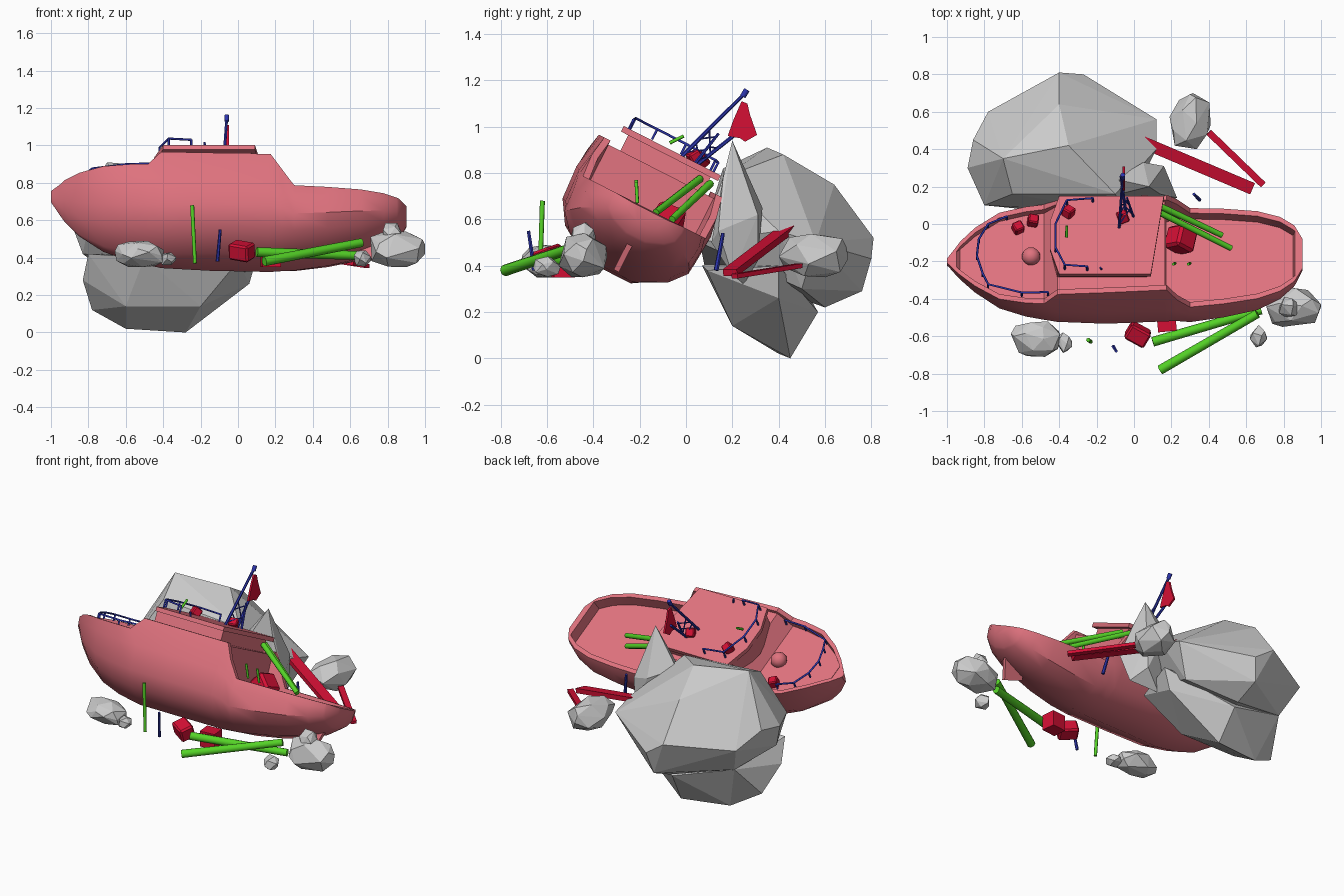
import bpy, bmesh, math, random
from mathutils import Vector, Matrix, Euler

if "Cube" in bpy.data.objects:
    bpy.data.objects.remove(bpy.data.objects["Cube"])

random.seed(4)
V = Vector


def mat(name, c):
    m = bpy.data.materials.new(name)
    m.diffuse_color = (*c, 1)
    m.use_nodes = True
    m.node_tree.nodes["Principled BSDF"].inputs["Base Color"].default_value = m.diffuse_color
    return m


PINK = mat("hull_pink", (0.74, 0.17, 0.21))
RED = mat("crate_red", (0.66, 0.005, 0.035))
GREEN = mat("timber_green", (0.09, 0.65, 0.02))
BLUE = mat("rail_blue", (0.025, 0.035, 0.42))

# The boat lies rolled over towards +y; B maps boat space to world
B = Matrix.Translation((0, -0.328, 0.369)) @ Matrix.Rotation(math.radians(-27), 4, 'X')


def on_boat(*p):
    return B @ V(p)


def finish(bm, name, material=None, matrix=None, smooth=None):
    bmesh.ops.recalc_face_normals(bm, faces=bm.faces)
    me = bpy.data.meshes.new(name)
    bm.to_mesh(me)
    bm.free()
    ob = bpy.data.objects.new(name, me)
    bpy.context.collection.objects.link(ob)
    if matrix:
        ob.matrix_world = matrix
    if material:
        me.materials.append(material)
    if smooth:
        bpy.ops.object.select_all(action='DESELECT')
        ob.select_set(True)
        bpy.context.view_layer.objects.active = ob
        bpy.ops.object.shade_smooth_by_angle(angle=math.radians(smooth))
    return ob


def box(name, loc, size, material, rot=(0, 0, 0), matrix=Matrix(), bevel=0):
    bm = bmesh.new()
    bmesh.ops.create_cube(bm, size=1, matrix=Matrix.Diagonal((*size, 1)))
    if bevel:
        bmesh.ops.bevel(bm, geom=bm.edges[:], offset=bevel, segments=1, affect='EDGES')
    return finish(bm, name, material, matrix @ Matrix.Translation(loc) @ Euler(rot).to_matrix().to_4x4())


def beam(name, a, b, w, h, material, sides=0):
    """Straight plank (sides=0) or round pole between two points."""
    a, b = V(a), V(b)
    m = Matrix.Translation((a + b) / 2) @ (b - a).to_track_quat('Z', 'Y').to_matrix().to_4x4()
    bm = bmesh.new()
    if sides:
        bmesh.ops.create_cone(bm, cap_ends=True, segments=sides, radius1=w, radius2=h, depth=(b - a).length)
    else:
        bmesh.ops.create_cube(bm, size=1, matrix=Matrix.Diagonal((w, h, (b - a).length, 1)))
    return finish(bm, name, material, m, 50 if sides else None)


def prism(name, outline, z0, z1, material, matrix):
    bm = bmesh.new()
    lo = [bm.verts.new((x, y, z0)) for x, y in outline]
    hi = [bm.verts.new((x, y, z1)) for x, y in outline]
    bm.faces.new(lo)
    bm.faces.new(hi)
    n = len(lo)
    for i in range(n):
        bm.faces.new((lo[i], lo[(i + 1) % n], hi[(i + 1) % n], hi[i]))
    return finish(bm, name, material, matrix)


def rail(name, pts, drop):
    """Railing through boat-space points, with a short post under each."""
    cu = bpy.data.curves.new(name, 'CURVE')
    cu.dimensions = '3D'
    cu.bevel_depth, cu.bevel_resolution, cu.use_fill_caps = 0.006, 1, True
    runs = [pts] + [[p, (p[0], p[1], p[2] - drop)] for p in pts]
    for run in runs:
        s = cu.splines.new('POLY')
        s.points.add(len(run) - 1)
        for q, p in zip(s.points, run):
            q.co = (*p, 1)
    ob = bpy.data.objects.new(name, cu)
    bpy.context.collection.objects.link(ob)
    ob.matrix_world = B
    cu.materials.append(BLUE)


def rock(name, pts):
    bm = bmesh.new()
    for p in pts:
        bm.verts.new(p)
    r = bmesh.ops.convex_hull(bm, input=bm.verts[:])
    junk = {g for g in r["geom_interior"] + r["geom_unused"] if isinstance(g, bmesh.types.BMVert)}
    bmesh.ops.delete(bm, geom=list(junk), context='VERTS')
    finish(bm, name)


def small_rock(name, lo, hi, n=20):
    c, h = (V(lo) + V(hi)) / 2, (V(hi) - V(lo)) / 2
    pts = []
    for i in range(n):
        z = 1 - 2 * (i + 0.5) / n
        a, r = i * 2.4 + random.uniform(-.4, .4), math.sqrt(1 - z * z)
        d = V((r * math.cos(a), r * math.sin(a), z)) * random.uniform(1.0, 1.2)
        pts.append(c + V([max(-1, min(1, q)) * k for q, k in zip(d, h)]))
    rock(name, pts)


# Hull: (x, half width, keel, sheer, gunwale, deck, bow sharpness)
stations = [(-1.0, .012, .34, .40, .40, .40, 1), (-.95, .075, .26, .41, .41, .41, 1),
            (-.93, .10, .23, .42, .42, .385, 1), (-.85, .175, .145, .43, .43, .385, .9),
            (-.72, .26, .065, .43, .43, .385, .7), (-.58, .29, .025, .43, .43, .385, .45),
            (-.48, .30, .01, .43, .43, .385, .3), (-.41, .305, 0, .43, .51, .49, .2),
            (-.15, .312, 0, .43, .51, .49, 0), (.165, .31, 0, .42, .51, .49, 0),
            (.175, .31, 0, .42, .51, .25, 0), (.23, .305, .005, .39, .42, .25, 0),
            (.30, .30, .01, .32, .32, .25, 0), (.48, .288, .04, .32, .32, .25, 0),
            (.66, .265, .085, .32, .32, .25, 0), (.78, .225, .135, .32, .32, .25, .1),
            (.85, .175, .18, .32, .32, .25, .2), (.86, .165, .19, .32, .32, .32, .2),
            (.90, .09, .25, .315, .315, .315, .2)]
bm = bmesh.new()
rings = []
for x, h, k, s, g, d, v in stations:
    c = 0.045 * x - 0.01
    full, sharp = (.33, .8, 1, 1.03, .99 if g < .45 else .92), (.04, .45, .74, .93, 1)
    f = [(a * (1 - v) + b * v) * h for a, b in zip(full, sharp)]
    inner = max(f[4] - .03, f[4] * .5)
    half = list(zip(f, (k, k + .22 * (s - k), k + .45 * (s - k), k + .8 * (s - k), g)))
    half += [(inner, g), (inner, d)]
    ring = [(u, w) for u, w in half] + [(-u, w) for u, w in reversed(half)]
    rings.append([bm.verts.new((x, c + u, w)) for u, w in ring])
for r0, r1 in zip(rings, rings[1:]):
    n = len(r0)
    for i in range(n):
        j = (i + 1) % n
        bm.faces.new((r0[i], r0[j], r1[j], r1[i]))
bm.faces.new(rings[0])
bm.faces.new(rings[-1])
finish(bm, "hull", PINK, B, 35)

# Cabin, overhanging roof and fittings
prism("cabin", [(-.41, -.20), (.07, -.20), (.13, .20), (-.41, .20), (-.45, 0)], .45, .57, PINK, B)
prism("roof", [(-.40, -.235), (.09, -.235), (.16, .235), (-.40, .235), (-.45, .08), (-.45, -.08)],
      .565, .592, PINK, B)
box("rudder", (.72, .02, .12), (.13, .025, .17), PINK, (0, .3, 0), B)
bm = bmesh.new()
bmesh.ops.create_icosphere(bm, subdivisions=2, radius=.05)
finish(bm, "bow_winch", PINK, B @ Matrix.Translation((-.55, -.03, .40)), 60)

# Railings
rail("bow_rail", [(-.68, .18, .46), (-.78, .134, .46), (-.83, .04, .465), (-.84, -.06, .465), (-.81, -.16, .46),
                  (-.78, -.225, .455), (-.6, -.275, .455), (-.46, -.275, .46)], .04)
rail("roof_rail", [(-.22, .20, .635), (-.36, .185, .64), (-.42, .04, .645), (-.42, -.1, .645), (-.37, -.205, .645),
                   (-.25, -.21, .635)], .05)
beam("roof_stick", on_boat(-.17, -.2, .57), on_boat(-.18, -.21, .62), .006, .006, BLUE, 6)

# Lattice mast with flag
top = V((-.06, .26, 1.15))
feet = [V((-.08, -.03, .86)), V((.0, .03, .83)), V((-.04, .04, .83))]
heads = [top, V((-.075, .25, 1.11)), V((-.07, .255, 1.0))]
for i in (0, 2):
    beam(f"mast_leg_{i}", feet[i], heads[i], .009, .008, BLUE, 6)
beam("mast_leg_1", feet[1], feet[1].lerp(heads[1], .5), .008, .006, BLUE, 6)
for i in range(3):
    for t in (.1, .3):
        j = (i + 1) % 3
        beam(f"mast_brace_{i}_{t}", feet[i].lerp(heads[i], t), feet[j].lerp(heads[j], t + .15), .004, .004, BLUE, 5)
beam("mast_tip", top - V((0, .015, .02)), top + V((0, .003, .01)), .013, .013, BLUE, 8)
flag = [(.24, 1.11), (.265, 1.10), (.277, 1.05), (.307, .965), (.255, .935), (.235, .95), (.18, .96), (.205, 1.03)]
prism("flag", flag, -.006, .006, RED,
      Matrix(((0, 0, 1, -.055), (1, 0, 0, 0), (0, 1, 0, 0), (0, 0, 0, 1))))

# Crates on board and on the shore
for i, (p, s) in enumerate([((-.62, .137, .41), .055), ((-.54, .18, .41), .055), ((-.35, .13, .61), .055),
                            ((-.06, .1, .61), .055), ((.25, .12, .305), .125)]):
    box(f"deck_crate_{i}", p, (s, s, s), RED, (.2 * i, .1, .5 + i), B, s * .12)
box("shore_crate_1", (.02, -.59, .435), (.12, .09, .09), RED, (.3, .15, -.5), bevel=.01)
box("shore_crate_2", (.175, -.53, .40), (.10, .09, .10), RED, (0, 0, .1))

# Green logs and sticks
for i, (a, b, r) in enumerate([
        ((.10, -.63, .43), (.68, -.46, .41), .026), ((.14, -.78, .38), (.66, -.48, .48), .026),
        ((.12, .105, .755), (.47, -.06, .60), .017), ((.14, .06, .775), (.52, -.13, .63), .017),
        ((-.245, -.62, .68), (-.23, -.63, .37), .011), ((.21, -.215, .77), (.22, -.21, .68), .008),
        ((.29, -.215, .76), (.30, -.21, .67), .008), ((-.36, -.07, .93), (-.36, -.01, .96), .008)]):
    beam(f"green_log_{i}", a, b, r, r * .9, GREEN, 8)

# Blue broken poles
beam("blue_pole_1", (-.095, -.68, .55), (-.11, -.655, .38), .008, .01, BLUE, 6)
beam("blue_pole_2", (.32, .16, .54), (.35, .13, .38), .008, .011, BLUE, 6)

# Red planks behind the boat
beam("red_plank_1", (.04, .44, .56), (.63, .19, .37), .065, .03, RED)
beam("red_plank_2", (.40, .49, .40), (.69, .21, .355), .036, .02, RED)

# Rocks: a large upper boulder resting on a pointed lower one
rock("upper_rock", [(-.89, .3, .58), (-.83, .25, .42), (-.8, .1, .57), (-.86, .45, .6), (-.78, .6, .5),
                    (-.4, .81, .52), (-.27, .8, .43), (-.3, .6, .22), (.12, .56, .5), (.12, .4, .55),
                    (-.05, .06, .5), (-.6, .08, .4), (-.7, .35, .91), (-.35, .42, .88), (-.4, .64, .75),
                    (-.65, .16, .82), (-.1, .16, .78), (-.3, .76, .29), (-.7, .5, .32), (.02, .5, .3)])
rock("lower_rock", [(-.28, .45, 0), (-.6, .4, .02), (-.78, .33, .12), (-.83, .2, .28), (-.8, .12, .42),
                    (-.3, .57, .2), (.0, .09, .38), (-.5, .07, .4), (.06, .4, .26), (-.2, .2, .14),
                    (-.6, .2, .14), (.1, .4, .4), (-.7, .5, .32)])
rock("wedge_rock", [(.08, .2, .94), (-.10, .24, .72), (-.12, .15, .6), (.02, .12, .5), (.15, .11, .5),
                    (.23, .14, .55), (.16, .31, .62), (.05, .33, .65), (.2, .2, .36), (.02, .25, .32),
                    (.14, .16, .78), (.15, .31, .42)])
for i, (lo, hi, n) in enumerate([((.19, .40, .35), (.41, .70, .54), 20), ((-.66, -.71, .35), (-.39, -.52, .49), 24),
                                 ((-.42, -.69, .36), (-.33, -.58, .43), 14), ((.70, -.55, .35), (1.0, -.34, .54), 22),
                                 ((.77, -.50, .45), (.89, -.39, .59), 14), ((.62, -.66, .35), (.71, -.54, .44), 14)]):
    small_rock(f"shore_rock_{i}", lo, hi, n)
